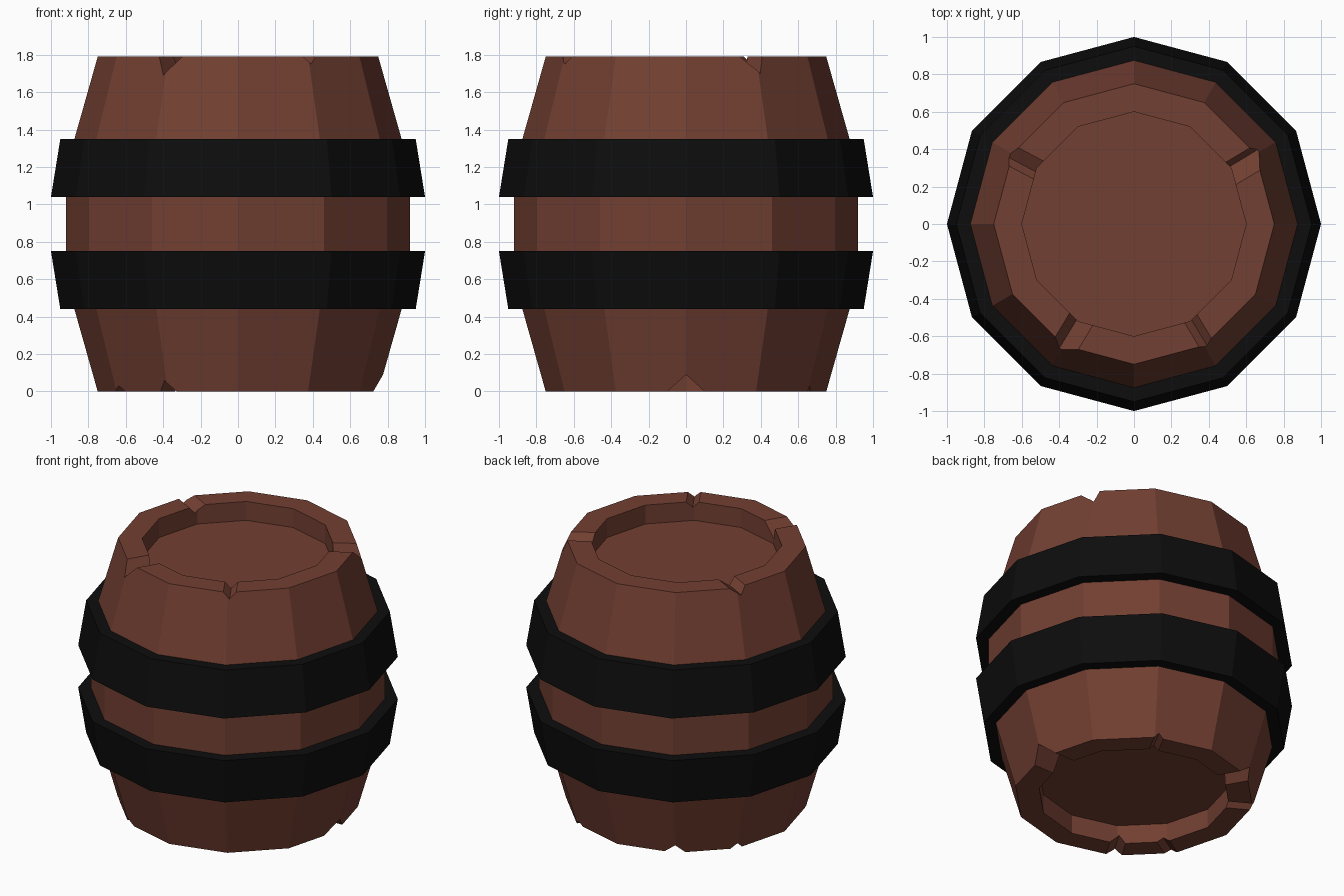
import bpy, bmesh
from math import radians, sin, cos, tau

if "Cube" in bpy.data.objects:
    bpy.data.objects.remove(bpy.data.objects["Cube"])

SIDES = 12
HEIGHT = 1.79


def material(name, rgb):
    m = bpy.data.materials.new(name)
    m.diffuse_color = (*rgb, 1)
    m.use_nodes = True
    m.node_tree.nodes["Principled BSDF"].inputs["Base Color"].default_value = m.diffuse_color
    return m


def add_object(name, bm, mat=None):
    bmesh.ops.recalc_face_normals(bm, faces=bm.faces)
    mesh = bpy.data.meshes.new(name)
    bm.to_mesh(mesh)
    bm.free()
    ob = bpy.data.objects.new(name, mesh)
    bpy.context.collection.objects.link(ob)
    if mat:
        mesh.materials.append(mat)
    return ob


def lathe(name, profile, mat, closed=False):
    """Turn an (r, z) profile into a faceted solid; open ends are capped."""
    bm = bmesh.new()
    rings = [[bm.verts.new((r * cos(tau * i / SIDES), r * sin(tau * i / SIDES), z))
              for i in range(SIDES)] for r, z in profile]
    pairs = list(zip(rings, rings[1:]))
    if closed:
        pairs.append((rings[-1], rings[0]))
    else:
        bm.faces.new(rings[0])
        bm.faces.new(rings[-1])
    for a, b in pairs:
        for i in range(SIDES):
            j = (i + 1) % SIDES
            bm.faces.new((a[i], a[j], b[j], b[i]))
    return add_object(name, bm, mat)


def chip(bm, angle, left, right, depth, top):
    """Radial V-shaped wedge that bites into the rim."""
    a = radians(angle)
    edge, out = (HEIGHT, 1) if top else (0, -1)
    k = 1 + 0.05 / depth
    section = [(0, -depth), (right * k, 0.05), (-left * k, 0.05)]
    ends = [[bm.verts.new((r * cos(a) - t * sin(a), r * sin(a) + t * cos(a), edge + out * h))
             for t, h in section] for r in (0.5, 0.95)]
    for end in ends:
        bm.faces.new(end)
    for i in range(3):
        j = (i + 1) % 3
        bm.faces.new((ends[0][i], ends[0][j], ends[1][j], ends[1][i]))


wood = material("wood", (0.17, 0.05, 0.032))
iron = material("iron", (0.004, 0.004, 0.004))

# Staved body with recessed lids at both ends
barrel = lathe("barrel_body", [
    (0.60, 0.13), (0.60, 0), (0.75, 0), (0.92, 0.60),
    (0.92, 1.19), (0.75, HEIGHT), (0.60, HEIGHT), (0.60, HEIGHT - 0.13)], wood)

# Chipped rims: angle, clockwise width, counter-clockwise width, depth
top_chips = [(31, 0.10, 0.03, 0.09), (152, 0.07, 0.04, 0.05),
             (239, 0.05, 0.09, 0.10), (301, 0.04, 0.04, 0.04)]
bottom_chips = [(0, 0.10, 0.10, 0.09), (62, 0.03, 0.03, 0.03), (120, 0.07, 0.06, 0.06),
                (150, 0.04, 0.04, 0.04), (212, 0.04, 0.04, 0.03), (239, 0.04, 0.06, 0.06)]
bm = bmesh.new()
for c in top_chips:
    chip(bm, *c, True)
for c in bottom_chips:
    chip(bm, *c, False)
cutter = add_object("chip_cutter", bm)
cutter.hide_render = True
mod = barrel.modifiers.new("chips", 'BOOLEAN')
mod.operation = 'DIFFERENCE'
mod.solver = 'EXACT'
mod.object = cutter
bpy.context.view_layer.objects.active = barrel
bpy.ops.object.modifier_apply(modifier=mod.name)
bpy.data.objects.remove(cutter)

# Iron hoops, mirrored about the middle
hoop = [(0.86, 1.04), (1.0, 1.04), (0.95, 1.35), (0.86, 1.35)]
lathe("upper_hoop", hoop, iron, closed=True)
lathe("lower_hoop", [(r, HEIGHT - z) for r, z in hoop], iron, closed=True)
